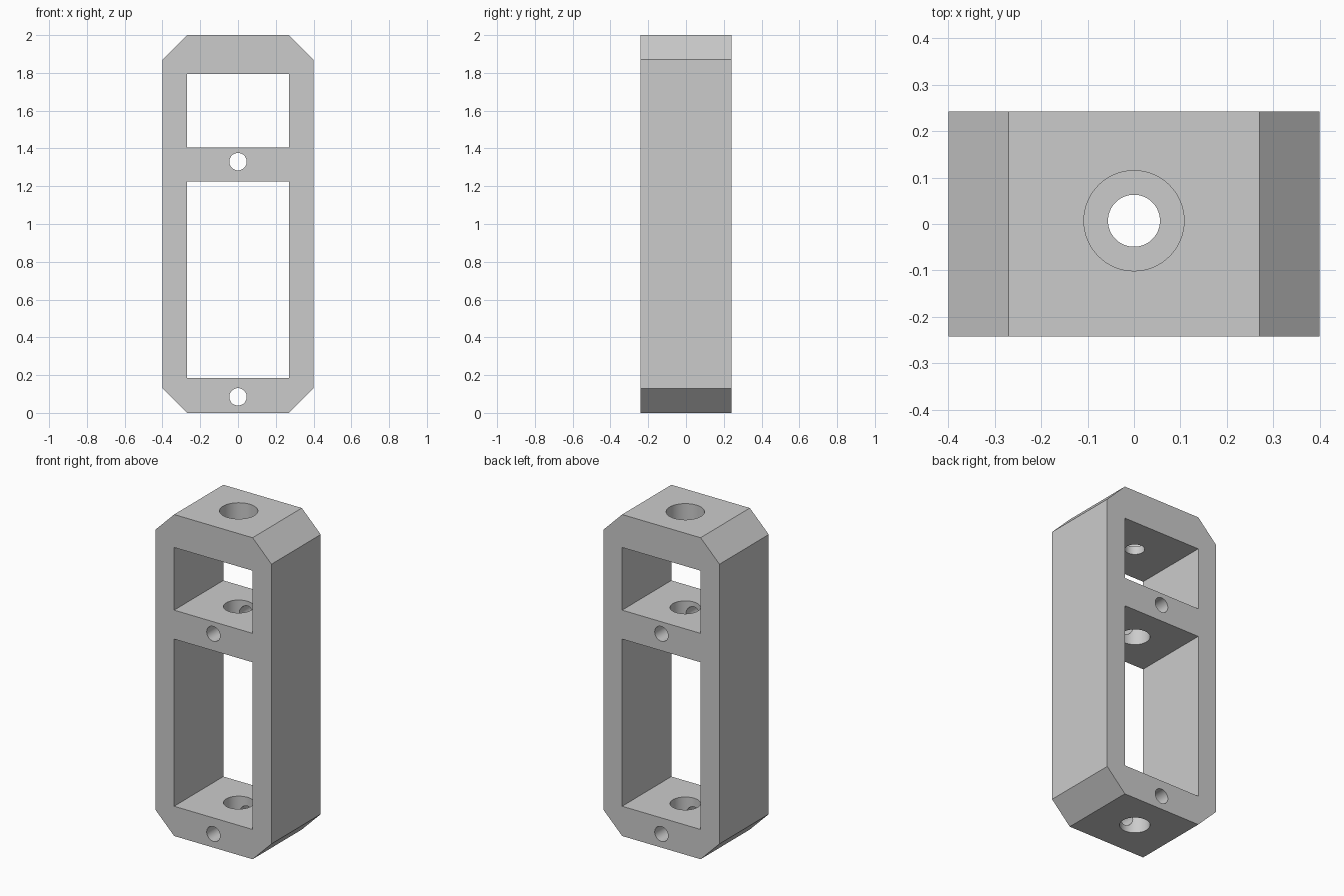
import bpy
import bmesh
from math import pi

if "Cube" in bpy.data.objects:
    bpy.data.objects.remove(bpy.data.objects["Cube"], do_unlink=True)

HALF_W, HALF_D, HEIGHT = 0.4, 0.242, 2.0
CHAMFER = 0.13
OPENING = 0.27      # half width of the windows
BORE_Y = 0.007      # vertical bores sit slightly off centre

grey = bpy.data.materials.new("plain grey")
grey.use_nodes = True
grey.diffuse_color = (0.6, 0.6, 0.6, 1)
grey.node_tree.nodes["Principled BSDF"].inputs["Base Color"].default_value = (0.6, 0.6, 0.6, 1)


def make_prism(name, outline):
    """Extrude an outline in the xz plane through the depth of the frame."""
    bm = bmesh.new()
    face = bm.faces.new([bm.verts.new((x, -HALF_D, z)) for x, z in outline])
    moved = bmesh.ops.extrude_face_region(bm, geom=[face])["geom"]
    verts = [g for g in moved if isinstance(g, bmesh.types.BMVert)]
    bmesh.ops.translate(bm, verts=verts, vec=(0, 2 * HALF_D, 0))
    bmesh.ops.recalc_face_normals(bm, faces=bm.faces)
    mesh = bpy.data.meshes.new(name)
    bm.to_mesh(mesh)
    bm.free()
    obj = bpy.data.objects.new(name, mesh)
    bpy.context.collection.objects.link(obj)
    return obj


def cut(target, cutter):
    """Subtract a cutter from the target, then discard the cutter."""
    cutter.hide_render = True
    mod = target.modifiers.new("cut", "BOOLEAN")
    mod.operation = "DIFFERENCE"
    mod.solver = "EXACT"
    mod.object = cutter
    bpy.context.view_layer.objects.active = target
    bpy.ops.object.modifier_apply(modifier=mod.name)
    bpy.data.objects.remove(cutter, do_unlink=True)


def cut_bore(target, radius, low, high):
    """Vertical round hole between two heights."""
    bpy.ops.mesh.primitive_cylinder_add(vertices=64, radius=radius, depth=high - low,
                                        location=(0, BORE_Y, (low + high) / 2))
    cut(target, bpy.context.object)


def cut_pin_hole(target, z):
    """Round hole from front to back."""
    bpy.ops.mesh.primitive_cylinder_add(vertices=48, radius=0.046, depth=1,
                                        location=(0, 0, z), rotation=(pi / 2, 0, 0))
    cut(target, bpy.context.object)


# Chamfered block
right_side = [(OPENING, 0), (HALF_W, CHAMFER), (HALF_W, HEIGHT - CHAMFER), (OPENING, HEIGHT)]
frame = make_prism("frame", right_side + [(-x, z) for x, z in reversed(right_side)])
frame.data.materials.append(grey)

# Two rectangular windows
for low, high in ((0.185, 1.225), (1.405, 1.795)):
    window = make_prism("window_cutter", [(-OPENING, low), (OPENING, low),
                                          (OPENING, high), (-OPENING, high)])
    window.scale.y = 1.5
    bpy.context.view_layer.update()
    cut(frame, window)

# Counterbored top hole, then plain bores in the middle and bottom bars
cut_bore(frame, 0.056, 1.7, 2.1)
cut_bore(frame, 0.108, 1.845, 2.1)
cut_bore(frame, 0.086, 1.15, 1.5)
cut_bore(frame, 0.086, -0.1, 0.3)

# Cross holes through the middle and bottom bars
for z in (1.33, 0.085):
    cut_pin_hole(frame, z)

# Smooth hole walls, sharp edges elsewhere
bpy.ops.object.select_all(action="DESELECT")
frame.select_set(True)
bpy.context.view_layer.objects.active = frame
bpy.ops.object.shade_smooth_by_angle(angle=pi / 6)
